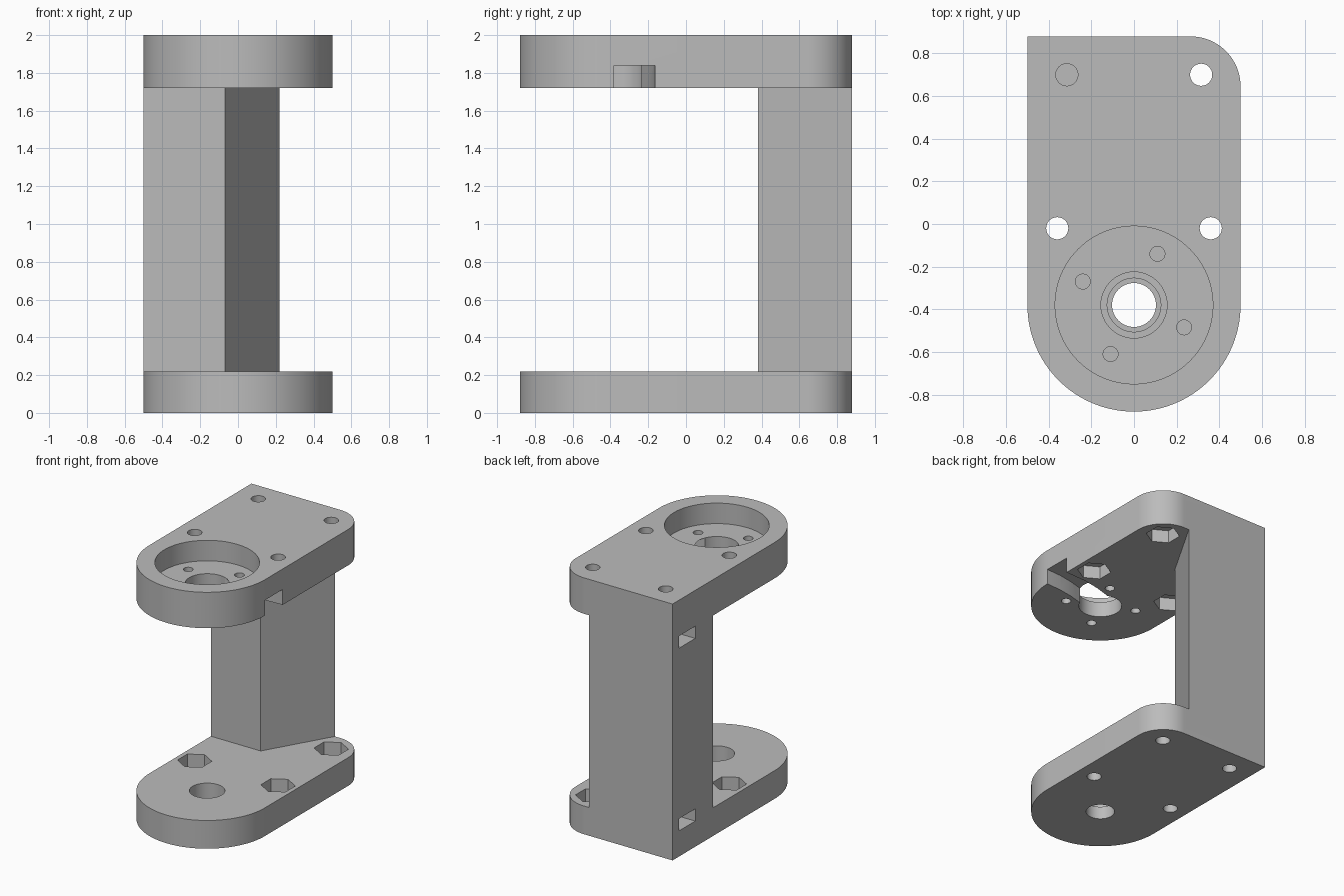
import bpy, bmesh, math
from mathutils import Vector

cube = bpy.data.objects.get("Cube")
if cube:
    bpy.data.objects.remove(cube, do_unlink=True)

grey = bpy.data.materials.new("plain_grey")
grey.use_nodes = True
colour = (0.5, 0.5, 0.5, 1)
grey.diffuse_color = colour
grey.node_tree.nodes["Principled BSDF"].inputs["Base Color"].default_value = colour

MOTOR = (0, -0.38)                    # centre of the rounded front end
LOW, HIGH, TOP = 0.22, 1.72, 2.0      # plate levels


def arc(cx, cy, r, start, end, n):
    angles = [math.radians(start + (end - start) * i / n) for i in range(n + 1)]
    return [(cx + r * math.cos(a), cy + r * math.sin(a)) for a in angles]


def prism(name, points, z0, z1):
    """Extrude a closed outline from z0 to z1."""
    bm = bmesh.new()
    face = bm.faces.new([bm.verts.new((x, y, z0)) for x, y in points])
    top = bmesh.ops.extrude_face_region(bm, geom=[face])["geom"]
    moved = [v for v in top if isinstance(v, bmesh.types.BMVert)]
    bmesh.ops.translate(bm, verts=moved, vec=Vector((0, 0, z1 - z0)))
    bmesh.ops.recalc_face_normals(bm, faces=bm.faces)
    mesh = bpy.data.meshes.new(name)
    bm.to_mesh(mesh)
    bm.free()
    mesh.materials.append(grey)
    obj = bpy.data.objects.new(name, mesh)
    bpy.context.collection.objects.link(obj)
    return obj


def disc(name, centre, r, z0, z1, n=48, turn=0):
    return prism(name, arc(*centre, r, turn, turn + 360, n)[:-1], z0, z1)


def combine(body, tool, operation="DIFFERENCE"):
    """Apply one boolean to the body and discard the tool."""
    mod = body.modifiers.new("boolean", "BOOLEAN")
    mod.operation, mod.solver, mod.object = operation, "EXACT", tool
    bpy.context.view_layer.objects.active = body
    bpy.ops.object.modifier_apply(modifier=mod.name)
    bpy.data.objects.remove(tool, do_unlink=True)


# Two matching end plates joined by a back post with one slanted side
outline = ([(-0.5, 0.88)] + arc(*MOTOR, 0.5, 180, 360, 64)
           + arc(0.265, 0.645, 0.235, 0, 90, 20))
body = prism("motor_bracket", outline, 0, LOW)
combine(body, prism("top_plate", outline, HIGH, TOP), "UNION")
post = [(-0.5, 0.38), (-0.07, 0.38), (0.22, 0.88), (-0.5, 0.88)]
combine(body, prism("post", post, 0.1, 1.9), "UNION")

# Round motor pocket, shaft holes and screw holes in the pocket floor
combine(body, disc("pocket", MOTOR, 0.37, 1.84, 2.1, 96))
combine(body, disc("upper_shaft_hole", MOTOR, 0.155, 1.6, 1.9))
combine(body, disc("lower_shaft_hole", MOTOR, 0.103, -0.1, 0.3))
combine(body, disc("bearing_seat", MOTOR, 0.126, 0.1, 0.3))
for x, y in [(0.11, -0.14), (-0.24, -0.27), (0.235, -0.485), (-0.11, -0.61)]:
    combine(body, disc("motor_screw", (x, y), 0.035, 1.6, 1.9, 24))

# Curved wire channel through the pocket floor, open at the side
channel = [(0.05, -0.236), (0.18, -0.197), (0.31, -0.172), (0.6, -0.16),
           (0.6, -0.375), (0.37, -0.387), (0.25, -0.408), (0.135, -0.44), (0.04, -0.38)]
combine(body, prism("wire_channel", channel, 1.6, 1.84))

# Open bolt holes with hexagonal nut recesses on the inner plate faces
for spot in [(-0.36, -0.02), (0.36, -0.02), (0.315, 0.7)]:
    for z0, z1, n0, n1 in [(-0.1, 0.3, 0.12, 0.3), (1.6, 2.1, 1.6, 1.82)]:
        combine(body, disc("bolt_hole", spot, 0.052, z0, z1, 32))
        combine(body, disc("nut_recess", spot, 0.122, n0, n1, 6, 30))

# Blind bolt holes in the post, each ending in a nut slot open at the side
slot = [(-0.6, 0.6), (-0.315, 0.6), (-0.21, 0.65), (-0.21, 0.75), (-0.315, 0.8), (-0.6, 0.8)]
for z0, z1, s0, s1 in [(-0.1, 0.25, 0.2, 0.295), (1.66, 2.1, 1.625, 1.72)]:
    combine(body, disc("blind_hole", (-0.315, 0.7), 0.052, z0, z1, 32))
    combine(body, prism("nut_slot", slot, s0, s1))

# Smooth round walls, crisp edges
bpy.ops.object.select_all(action="DESELECT")
body.select_set(True)
bpy.context.view_layer.objects.active = body
bpy.ops.object.shade_smooth_by_angle(angle=math.radians(25))
